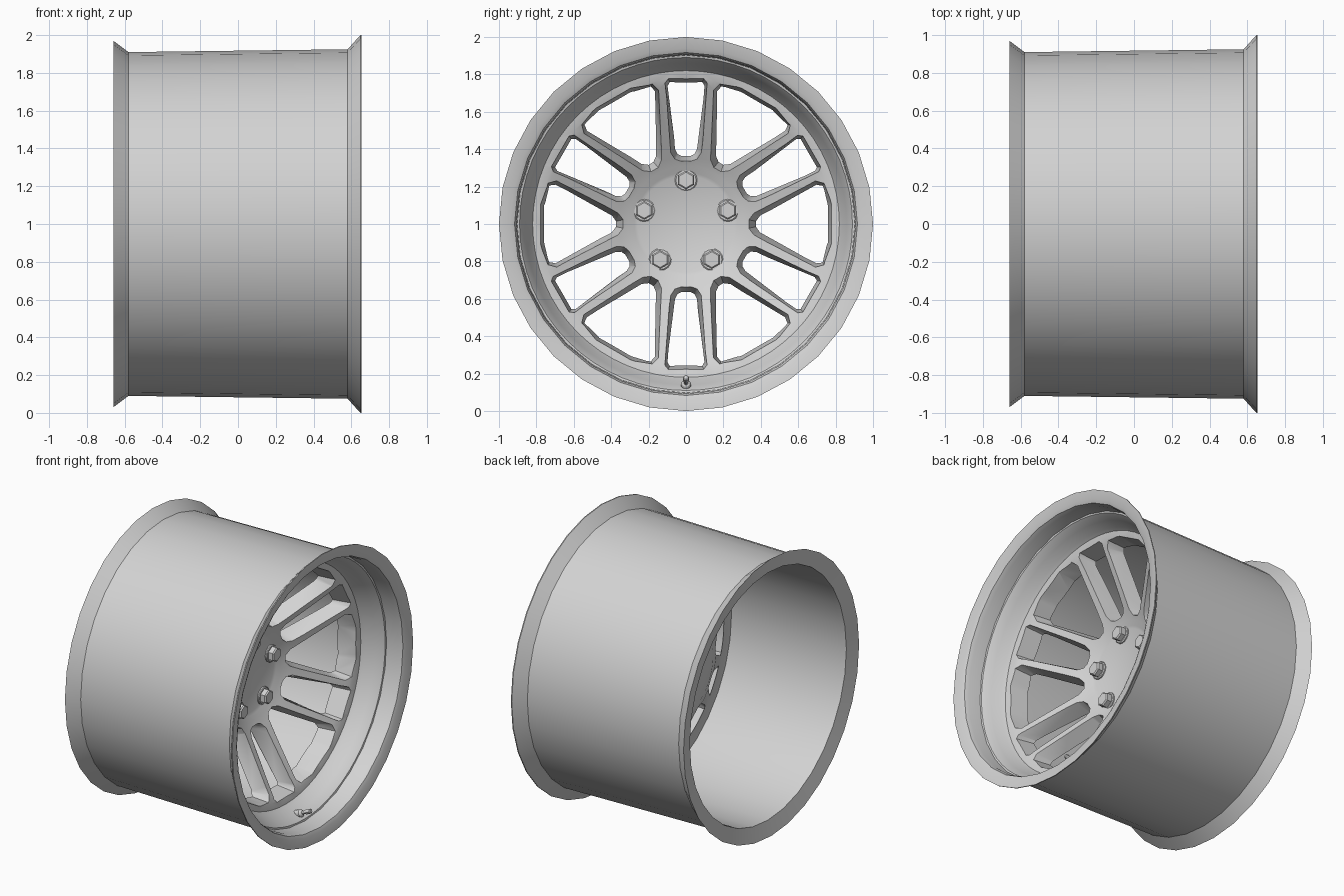
import bpy, bmesh
from math import sin, cos, pi, radians
from mathutils import Vector

cube = bpy.data.objects.get("Cube")
if cube:
    bpy.data.objects.remove(cube)

GREY = (0.65, 0.65, 0.65, 1)
metal = bpy.data.materials.new("grey_metal")
metal.use_nodes = True
metal.diffuse_color = GREY
metal.node_tree.nodes["Principled BSDF"].inputs["Base Color"].default_value = GREY


def finish(bm, name):
    """Turn a bmesh into a named object in the metal material."""
    bmesh.ops.remove_doubles(bm, verts=bm.verts, dist=0.0001)
    bmesh.ops.recalc_face_normals(bm, faces=bm.faces)
    mesh = bpy.data.meshes.new(name)
    bm.to_mesh(mesh)
    bm.free()
    mesh.materials.append(metal)
    obj = bpy.data.objects.new(name, mesh)
    bpy.context.collection.objects.link(obj)
    return obj


def smooth(obj, angle=30):
    bpy.ops.object.select_all(action='DESELECT')
    obj.select_set(True)
    bpy.context.view_layer.objects.active = obj
    bpy.ops.object.shade_smooth_by_angle(angle=radians(angle))


def lathe(name, profile, sides, y=0, z=1, closed=False):
    """Revolve (radius, x) points about an axis along x through y, z."""
    bm = bmesh.new()
    rings = []
    for k in range(sides):
        a = pi / 2 + 2 * pi * k / sides
        rings.append([bm.verts.new((x, y + r * cos(a), z + r * sin(a))) for r, x in profile])
    n = len(profile)
    for k in range(sides):
        p, q = rings[k], rings[(k + 1) % sides]
        for i in range(n if closed else n - 1):
            j = (i + 1) % n
            bm.faces.new((p[i], p[j], q[j], q[i]))
    return finish(bm, name)


# Barrel: flared outside at each end, shallow dished lips, near-straight bore
barrel = lathe("barrel", [
    (0.97, -0.66), (0.91, -0.58), (0.925, 0.58), (1.0, 0.648), (1.0, 0.655),
    (0.94, 0.645), (0.917, 0.634), (0.907, 0.605), (0.902, 0.5),
    (0.875, 0.35), (0.872, 0.24), (0.862, -0.6), (0.865, -0.635)], 32, closed=True)
smooth(barrel, 35)

# Dished wheel face, solid before the windows are cut
face = lathe("wheel_face", [
    (0, 0.095), (0.258, 0.095), (0.275, 0.104), (0.31, 0.118), (0.36, 0.145),
    (0.42, 0.178), (0.74, 0.35), (0.78, 0.368), (0.82, 0.376), (0.835, 0.4),
    (0.86, 0.46), (0.88, 0.5), (0.89, 0.515), (0.91, 0.52), (0.885, 0.26),
    (0.78, 0.25), (0.4, 0.045), (0.3, 0), (0, 0)], 64)

# Half outlines of the windows as (radial, sideways), at the back then the front
NARROW = ([(0.37, 0.02), (0.38, 0.04), (0.405, 0.053), (0.735, 0.095), (0.753, 0.085)],
          [(0.325, 0.03), (0.338, 0.066), (0.375, 0.09), (0.76, 0.118), (0.785, 0.098)])
WIDE = ([(0.384, 0.013), (0.405, 0.042), (0.7, 0.203), (0.728, 0.2), (0.754, 0.095)],
        [(0.32, 0.025), (0.35, 0.063), (0.69, 0.235), (0.74, 0.222), (0.785, 0.11)])


def add_window(bm, outlines, angle):
    """Tapered prism whose ends follow the slope of the spokes."""
    radial = Vector((0, cos(angle), sin(angle)))
    side = Vector((0, -sin(angle), cos(angle)))
    loops = []
    for half, offset in zip(outlines, (-0.2, 0.0)):
        outline = half + [(u, -v) for u, v in reversed(half)]
        loops.append([bm.verts.new(Vector((offset + 0.54 * u, 0, 1)) + radial * u + side * v)
                      for u, v in outline])
    back, front = loops
    bm.faces.new(back)
    bm.faces.new(front)
    for i in range(len(back)):
        j = (i + 1) % len(back)
        bm.faces.new((back[i], back[j], front[j], front[i]))


# Six narrow and six wide windows leave twelve spokes
bm = bmesh.new()
for k in range(12):
    add_window(bm, WIDE if k % 2 == 0 else NARROW, radians(30 * k))
cutter = finish(bm, "window_cutter")
cutter.hide_render = True
cut = face.modifiers.new("windows", 'BOOLEAN')
cut.operation = 'DIFFERENCE'
cut.solver = 'EXACT'
cut.object = cutter
bpy.context.view_layer.objects.active = face
bpy.ops.object.modifier_apply(modifier=cut.name)
bpy.data.objects.remove(cutter)
smooth(face, 40)

# Five wheel nuts, each on a thin washer
for k in range(5):
    a = pi / 2 + 2 * pi * k / 5
    y, z = 0.235 * cos(a), 1 + 0.235 * sin(a)
    washer = lathe(f"washer_{k + 1}", [(0, 0.085), (0.06, 0.085), (0.06, 0.103), (0.054, 0.108), (0, 0.108)], 16, y, z)
    smooth(washer)
    lathe(f"wheel_nut_{k + 1}", [(0, 0.09), (0.05, 0.09), (0.05, 0.14), (0.042, 0.148), (0, 0.148)], 6, y, z)

# Air valve near the bottom, leaning inward
valve = lathe("air_valve", [
    (0, -0.02), (0.027, -0.02), (0.027, 0.02), (0.02, 0.03), (0.011, 0.034),
    (0.011, 0.06), (0.016, 0.064), (0.016, 0.1), (0.011, 0.106), (0, 0.106)], 12, 0, 0)
valve.location = (0.47, 0, 0.135)
valve.rotation_euler = (0, radians(-25), 0)
smooth(valve)
